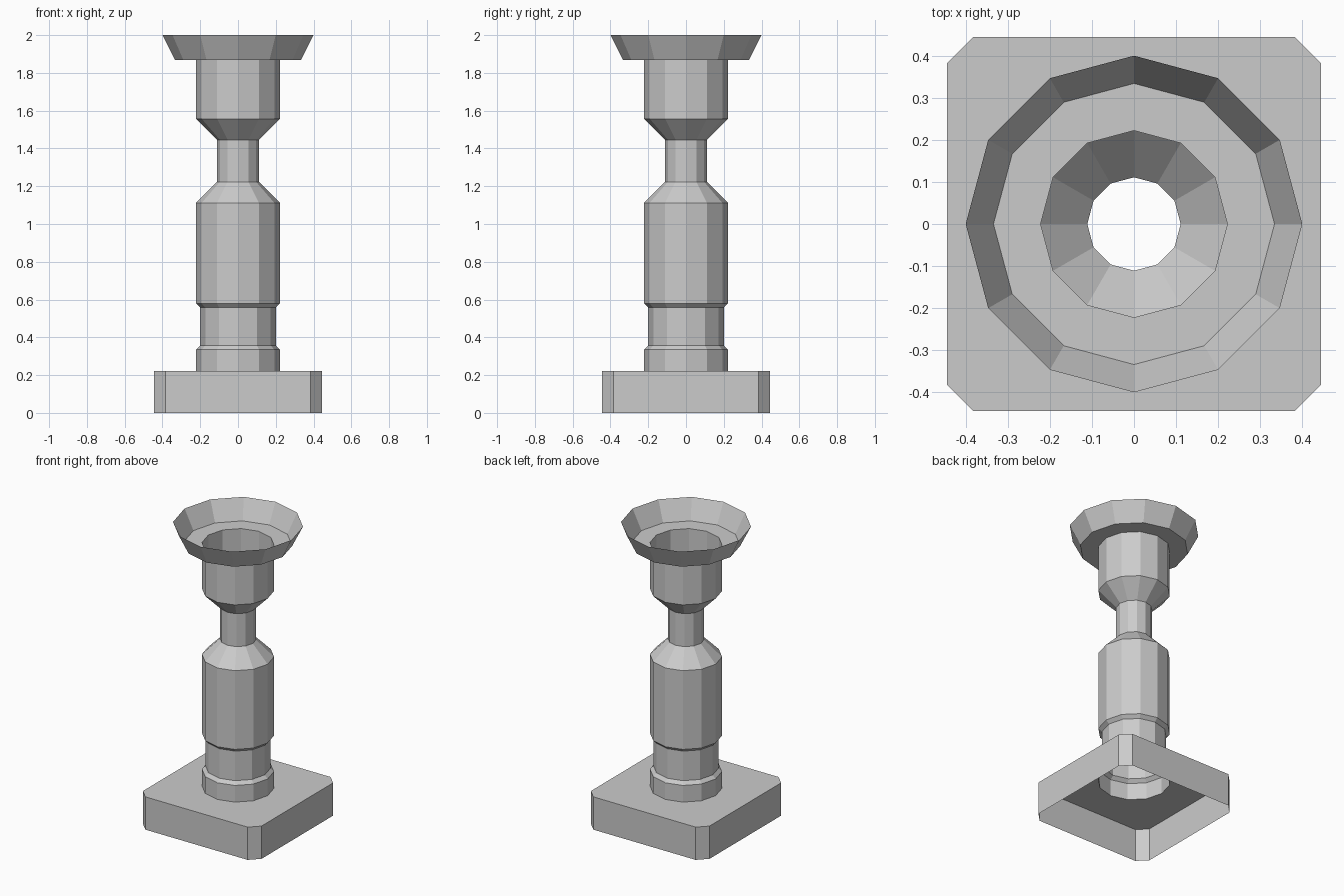
import bpy, bmesh
from math import cos, sin, tau

if "Cube" in bpy.data.objects:
    bpy.data.objects.remove(bpy.data.objects["Cube"])

SIDES = 12


def ring(bm, r, z):
    return [bm.verts.new((r * cos(tau * i / SIDES), r * sin(tau * i / SIDES), z))
            for i in range(SIDES)]


def skin(bm, lower, upper):
    n = len(lower)
    for i in range(n):
        j = (i + 1) % n
        bm.faces.new((lower[i], lower[j], upper[j], upper[i]))


def finish(bm, name):
    mesh = bpy.data.meshes.new(name)
    bm.to_mesh(mesh)
    bm.free()
    obj = bpy.data.objects.new(name, mesh)
    bpy.context.collection.objects.link(obj)
    return obj


def lathe(name, profile):
    bm = bmesh.new()
    rings = [ring(bm, r, z) for r, z in profile]
    for lower, upper in zip(rings, rings[1:]):
        skin(bm, lower, upper)
    return finish(bm, name)


# Hollow column with narrow neck
lathe("column", [(.222, .222), (.222, .335), (.2, .357), (.2, .557),
                 (.222, .579), (.222, 1.112), (.111, 1.223), (.111, 1.446),
                 (.222, 1.557), (.222, 1.868)])

# Open flared bowl with a flat ring floor
lathe("bowl_rim", [(.222, 1.868), (.334, 1.868), (.4, 2.0)])

# Square base with cut corners, open below, round hole under the column
H, C, TOP = .444, .383, .222
outline = [(H, -C), (H, C), (C, H), (-C, H), (-H, C), (-H, -C), (-C, -H), (C, -H)]
bm = bmesh.new()
bottom = [bm.verts.new((x, y, 0)) for x, y in outline]
top = [bm.verts.new((x, y, TOP)) for x, y in outline]
skin(bm, bottom, top)
hole = ring(bm, .222, TOP)
edges = [bm.edges.get((top[i], top[(i + 1) % 8])) for i in range(8)]
edges += [bm.edges.new((hole[i], hole[(i + 1) % SIDES])) for i in range(SIDES)]
bmesh.ops.triangle_fill(bm, edges=edges, use_beauty=True, normal=(0, 0, 1))
bm.normal_update()
for f in bm.faces:
    if f.normal.z < -.5:
        f.normal_flip()
finish(bm, "base")
